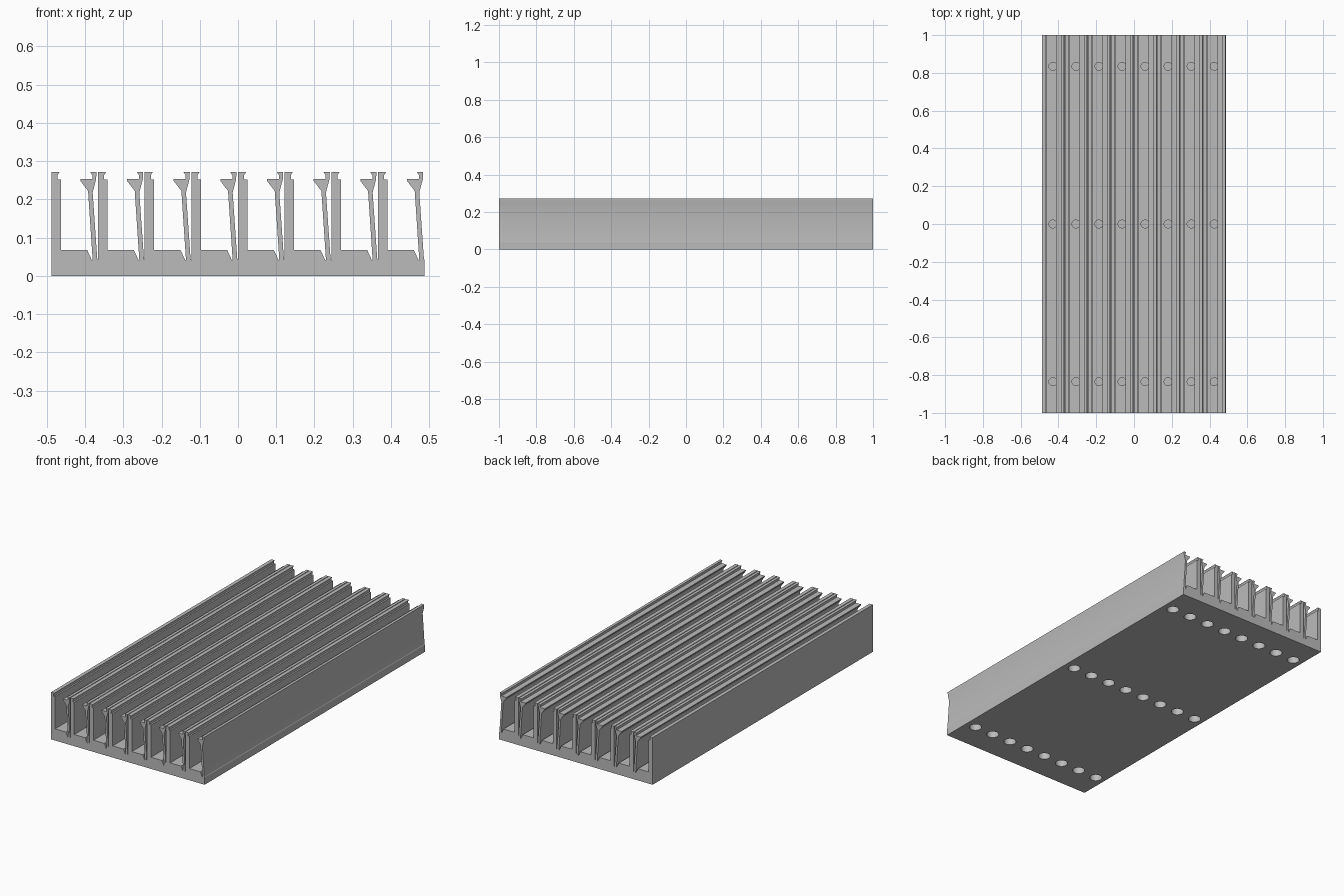
import bpy
import bmesh
from mathutils import Matrix

cube = bpy.data.objects.get("Cube")
if cube:
    bpy.data.objects.remove(cube, do_unlink=True)

CELLS = 8
PITCH = 0.122
HALF = CELLS * PITCH / 2
FLOOR = 0.067
TOP = 0.271
LEDGE = 0.252
WALL = 0.025

grey = bpy.data.materials.new("grey plastic")
grey.use_nodes = True
colour = (0.5, 0.5, 0.5, 1)
grey.diffuse_color = colour
grey.node_tree.nodes["Principled BSDF"].inputs["Base Color"].default_value = colour


def make_object(name, bm):
    bmesh.ops.recalc_face_normals(bm, faces=bm.faces)
    mesh = bpy.data.meshes.new(name)
    bm.to_mesh(mesh)
    bm.free()
    obj = bpy.data.objects.new(name, mesh)
    bpy.context.collection.objects.link(obj)
    mesh.materials.append(grey)
    return obj


# Upright wall with a hooked top, measured from the left of a cell
wall = [(0, TOP), (0.021, TOP), (0.016, 0.263), (0.016, LEDGE),
        (WALL, LEDGE), (WALL, FLOOR)]
# Flexible clip with a barbed head, measured from the right of a cell
clip = [(-0.028, FLOOR), (-0.016, 0.041), (-0.014, 0.041), (-0.026, 0.222),
        (-0.046, 0.248), (-0.046, 0.253), (-0.015, 0.253), (-0.015, 0.263),
        (-0.020, TOP), (-0.004, TOP), (-0.005, LEDGE), (-0.014, 0.218),
        (-0.002, 0.045), (0, 0.041)]

# Cross-section of the whole strip
profile = [(-HALF, 0)]
for i in range(CELLS):
    left = -HALF + i * PITCH
    profile += [(left + x, z) for x, z in wall]
    profile += [(left + PITCH + x, z) for x, z in clip]
profile.append((HALF, 0))

bm = bmesh.new()
face = bm.faces.new([bm.verts.new((x, -1, z)) for x, z in profile])
extruded = bmesh.ops.extrude_face_region(bm, geom=[face], use_keep_orig=True)
bmesh.ops.translate(bm, vec=(0, 2, 0),
                    verts=[v for v in extruded["geom"] if isinstance(v, bmesh.types.BMVert)])
body = make_object("clip_channel_body", bm)


# Screw holes: stepped recess in each floor and a pocket underneath
def drill(bm, x, y, radius, low, high):
    bmesh.ops.create_cone(bm, cap_ends=True, segments=32, radius1=radius,
                          radius2=radius, depth=high - low,
                          matrix=Matrix.Translation((x, y, (low + high) / 2)))


def cut(name, holes):
    bm = bmesh.new()
    for i in range(CELLS):
        x = -HALF + i * PITCH + 0.0585
        for y in (-0.835, 0, 0.835):
            drill(bm, x, y, *holes)
    cutter = make_object(name, bm)
    cutter.hide_render = True
    mod = body.modifiers.new(name, "BOOLEAN")
    mod.operation = "DIFFERENCE"
    mod.solver = "EXACT"
    mod.object = cutter
    bpy.context.view_layer.objects.active = body
    bpy.ops.object.modifier_apply(modifier=mod.name)
    bpy.data.objects.remove(cutter, do_unlink=True)


cut("floor_recess", (0.033, 0.060, 0.08))
cut("floor_inner_recess", (0.021, 0.052, 0.075))
cut("underside_pocket", (0.033, -0.02, 0.045))

# Round the hole walls only
bpy.ops.object.select_all(action="DESELECT")
body.select_set(True)
bpy.context.view_layer.objects.active = body
bpy.ops.object.shade_smooth_by_angle(angle=0.35)
